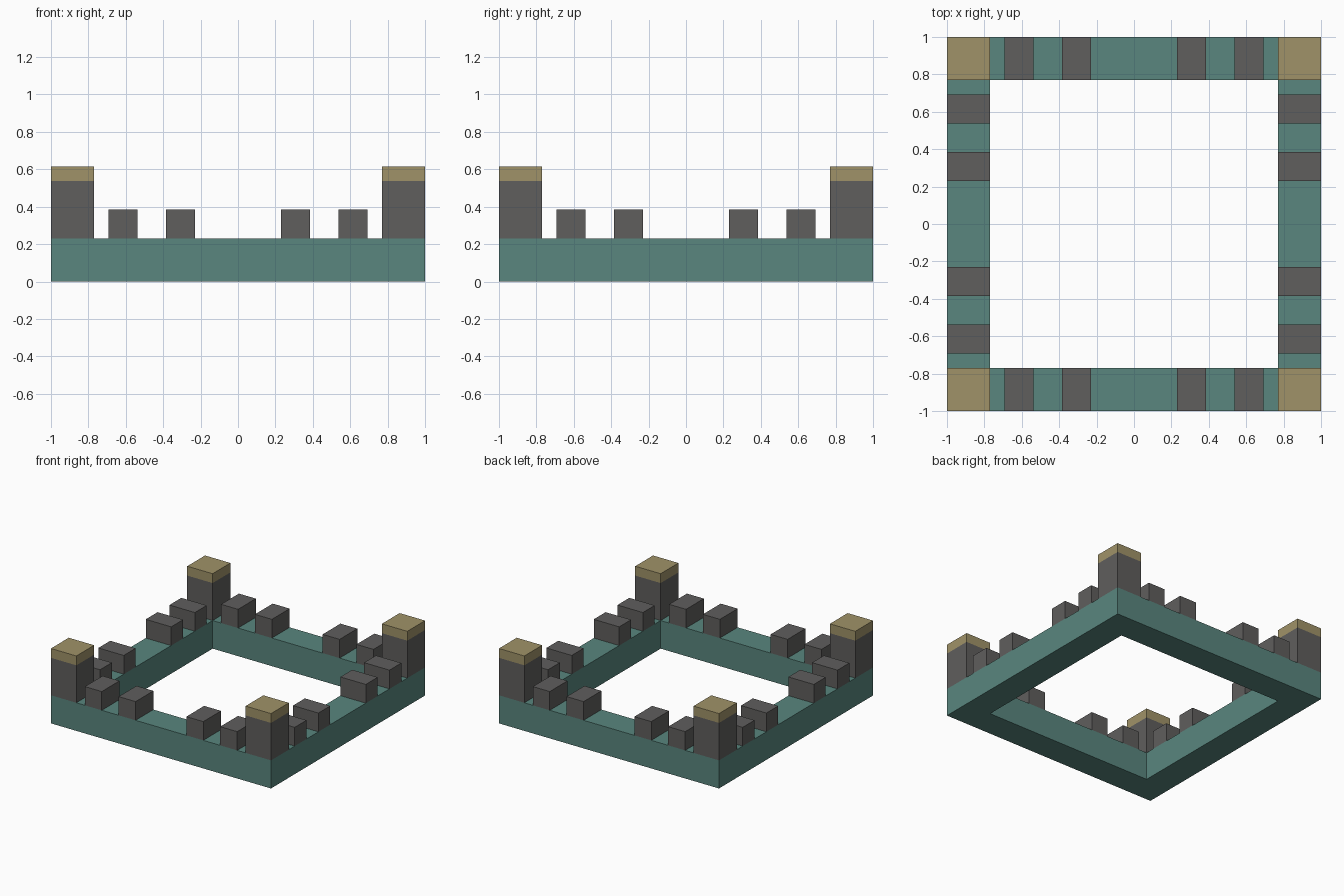
import bpy, bmesh

if "Cube" in bpy.data.objects:
    bpy.data.objects.remove(bpy.data.objects["Cube"])

U = 1 / 13  # building module: the model is 26 modules wide


def material(name, rgb):
    m = bpy.data.materials.new(name)
    m.diffuse_color = (*rgb, 1)
    m.use_nodes = True
    m.node_tree.nodes["Principled BSDF"].inputs["Base Color"].default_value = m.diffuse_color
    return m


teal = material("teal", (0.10, 0.24, 0.21))
dark = material("dark_grey", (0.115, 0.112, 0.11))
sand = material("sand", (0.35, 0.29, 0.14))


def finish(name, bm, mat):
    bmesh.ops.recalc_face_normals(bm, faces=bm.faces)
    mesh = bpy.data.meshes.new(name)
    bm.to_mesh(mesh)
    bm.free()
    mesh.materials.append(mat)
    ob = bpy.data.objects.new(name, mesh)
    bpy.context.collection.objects.link(ob)


def box(name, centre, size, z0, z1, mat):
    """Box in module units, from height z0 to z1."""
    bm = bmesh.new()
    bmesh.ops.create_cube(bm, size=1)
    bmesh.ops.scale(bm, verts=bm.verts, vec=(size[0] * U, size[1] * U, (z1 - z0) * U))
    bmesh.ops.translate(bm, verts=bm.verts,
                        vec=(centre[0] * U, centre[1] * U, (z0 + z1) / 2 * U))
    finish(name, bm, mat)


# Square wall ring: rectangular section carried round four mitred corners
bm = bmesh.new()
section = [(13, 0), (13, 3), (10, 3), (10, 0)]
corners = [(1, 1), (-1, 1), (-1, -1), (1, -1)]
rings = [[bm.verts.new((sx * r * U, sy * r * U, z * U)) for r, z in section]
         for sx, sy in corners]
for i in range(4):
    a, b = rings[i], rings[(i + 1) % 4]
    for j in range(4):
        k = (j + 1) % 4
        bm.faces.new((a[j], b[j], b[k], a[k]))
finish("wall_ring", bm, teal)

# Corner towers with flat caps
for i, (sx, sy) in enumerate(corners, 1):
    at = (sx * 11.5, sy * 11.5)
    box(f"corner_tower_{i}", at, (3, 3), 3, 7, dark)
    box(f"tower_cap_{i}", at, (3, 3), 7, 8, sand)

# Battlement blocks, four along each wall
for i, p in enumerate((-8, -4, 4, 8), 1):
    for side, s in (("front", -1), ("back", 1)):
        box(f"{side}_battlement_{i}", (p, s * 11.5), (2, 3), 3, 5, dark)
    for side, s in (("left", -1), ("right", 1)):
        box(f"{side}_battlement_{i}", (s * 11.5, p), (3, 2), 3, 5, dark)
